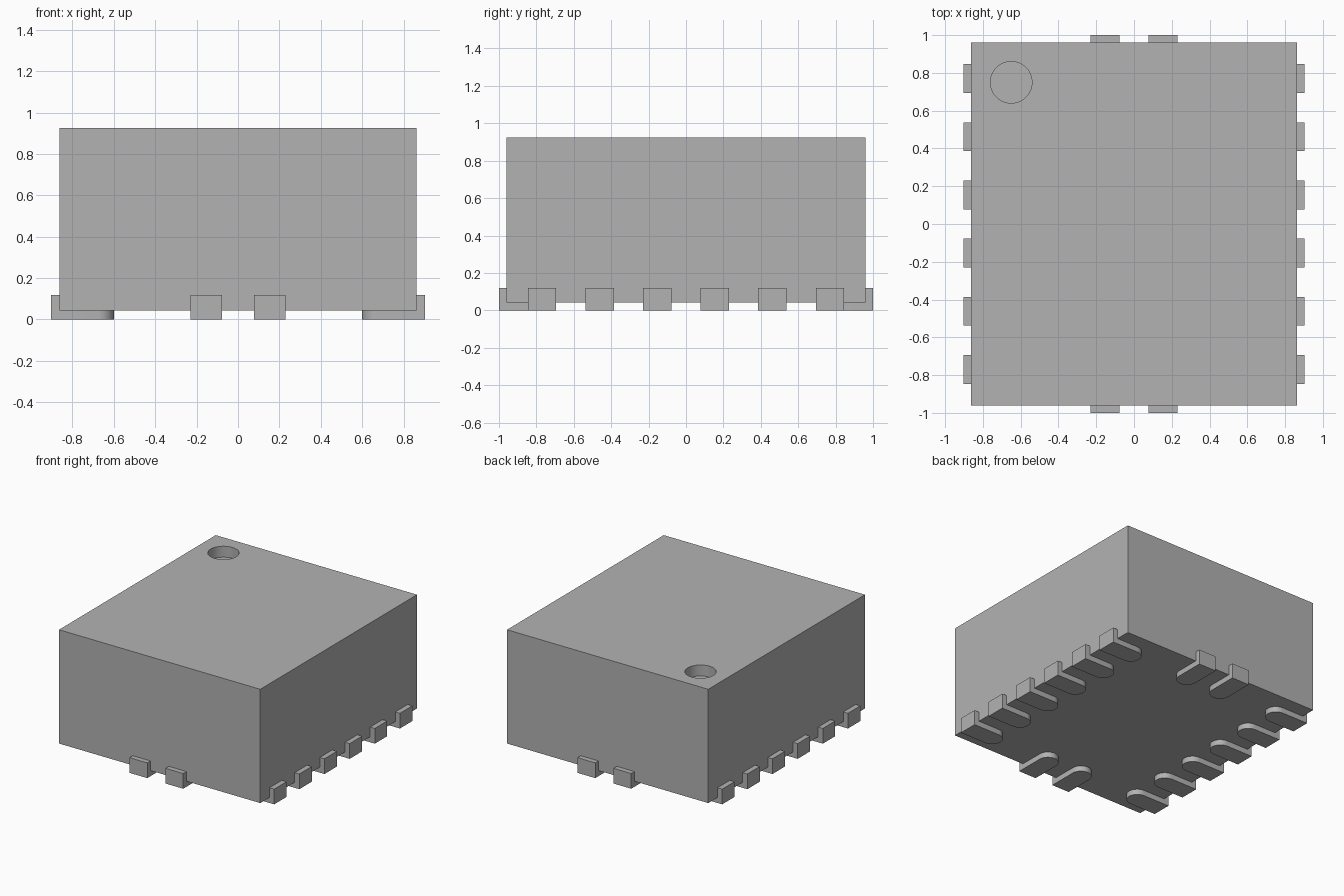
import bpy, bmesh
from math import sin, cos, pi
from mathutils import Matrix

cube = bpy.data.objects.get("Cube")
if cube:
    bpy.data.objects.remove(cube, do_unlink=True)

HALF_X, HALF_Y = 0.863, 0.96      # body half sizes
BASE, TOP = 0.043, 0.925          # body underside and top
PAD_W, PAD_LEN = 0.152, 0.263     # contact width and reach under the body
LIP, LIP_TOP = 0.04, 0.118        # upturned lip thickness and height

grey = bpy.data.materials.new("plain grey")
grey.use_nodes = True
grey.diffuse_color = (0.448, 0.448, 0.448, 1)
grey.node_tree.nodes["Principled BSDF"].inputs["Base Color"].default_value = grey.diffuse_color


def finish(obj):
    obj.data.materials.clear()
    obj.data.materials.append(grey)
    bpy.ops.object.select_all(action='DESELECT')
    obj.select_set(True)
    bpy.context.view_layer.objects.active = obj
    bpy.ops.object.shade_smooth_by_angle()


def lift(bm, faces, height):
    """Extrude faces upward and return the new top faces."""
    geom = bmesh.ops.extrude_face_region(bm, geom=faces, use_keep_orig=True)["geom"]
    verts = [g for g in geom if isinstance(g, bmesh.types.BMVert)]
    bmesh.ops.translate(bm, verts=verts, vec=(0, 0, height))
    return [g for g in geom if isinstance(g, bmesh.types.BMFace)]


# Package body
bpy.ops.mesh.primitive_cube_add(size=2, location=(0, 0, (BASE + TOP) / 2))
body = bpy.context.object
body.name = "package_body"
body.scale = (HALF_X, HALF_Y, (TOP - BASE) / 2)
bpy.ops.object.transform_apply(location=True, scale=True)

# Round corner marker recess
bpy.ops.mesh.primitive_cylinder_add(vertices=48, radius=0.11, depth=0.17,
                                    location=(-0.65, 0.75, TOP))
cutter = bpy.context.object
cutter.name = "marker_cutter"
cutter.hide_render = True
bpy.context.view_layer.objects.active = body
cut = body.modifiers.new("marker_recess", 'BOOLEAN')
cut.operation, cut.solver, cut.object = 'DIFFERENCE', 'EXACT', cutter
bpy.ops.object.modifier_apply(modifier=cut.name)
bpy.data.objects.remove(cutter, do_unlink=True)
finish(body)

# Contact shape: round-ended foot with an upturned lip, lip pointing to +x
bm = bmesh.new()
r = PAD_W / 2
arc = [(-PAD_LEN + r - r * sin(a), r * cos(a)) for a in (pi * i / 16 for i in range(17))]
inner = [bm.verts.new((x, y, 0)) for x, y in arc]
edge = [bm.verts.new((0, s * r, 0)) for s in (-1, 1)]
outer = [bm.verts.new((LIP, s * r, 0)) for s in (-1, 1)]
foot = bm.faces.new(inner + edge)
lip = bm.faces.new((edge[1], edge[0], outer[0], outer[1]))
tops = lift(bm, [foot, lip], BASE)
lip_top = max(tops, key=lambda f: f.calc_center_median().x)
raised = bmesh.ops.extrude_discrete_faces(bm, faces=[lip_top])["faces"]
bmesh.ops.translate(bm, verts=raised[0].verts[:], vec=(0, 0, LIP_TOP - BASE))
bmesh.ops.remove_doubles(bm, verts=bm.verts[:], dist=0.0001)
bmesh.ops.recalc_face_normals(bm, faces=bm.faces[:])
contact_mesh = bpy.data.meshes.new("contact")
bm.to_mesh(contact_mesh)
bm.free()

# Contacts along the four edges
sides = {"left": (0, HALF_X, 6), "back": (pi / 2, HALF_Y, 2),
         "right": (pi, HALF_X, 6), "front": (-pi / 2, HALF_Y, 2)}
for side, (angle, reach, count) in sides.items():
    for i in range(count):
        contact = bpy.data.objects.new(f"{side}_contact_{i + 1}", contact_mesh.copy())
        bpy.context.collection.objects.link(contact)
        offset = (i - (count - 1) / 2) * 0.308
        contact.matrix_world = (Matrix.Rotation(angle, 4, 'Z')
                                @ Matrix.Translation((reach, offset, 0)))
        finish(contact)
